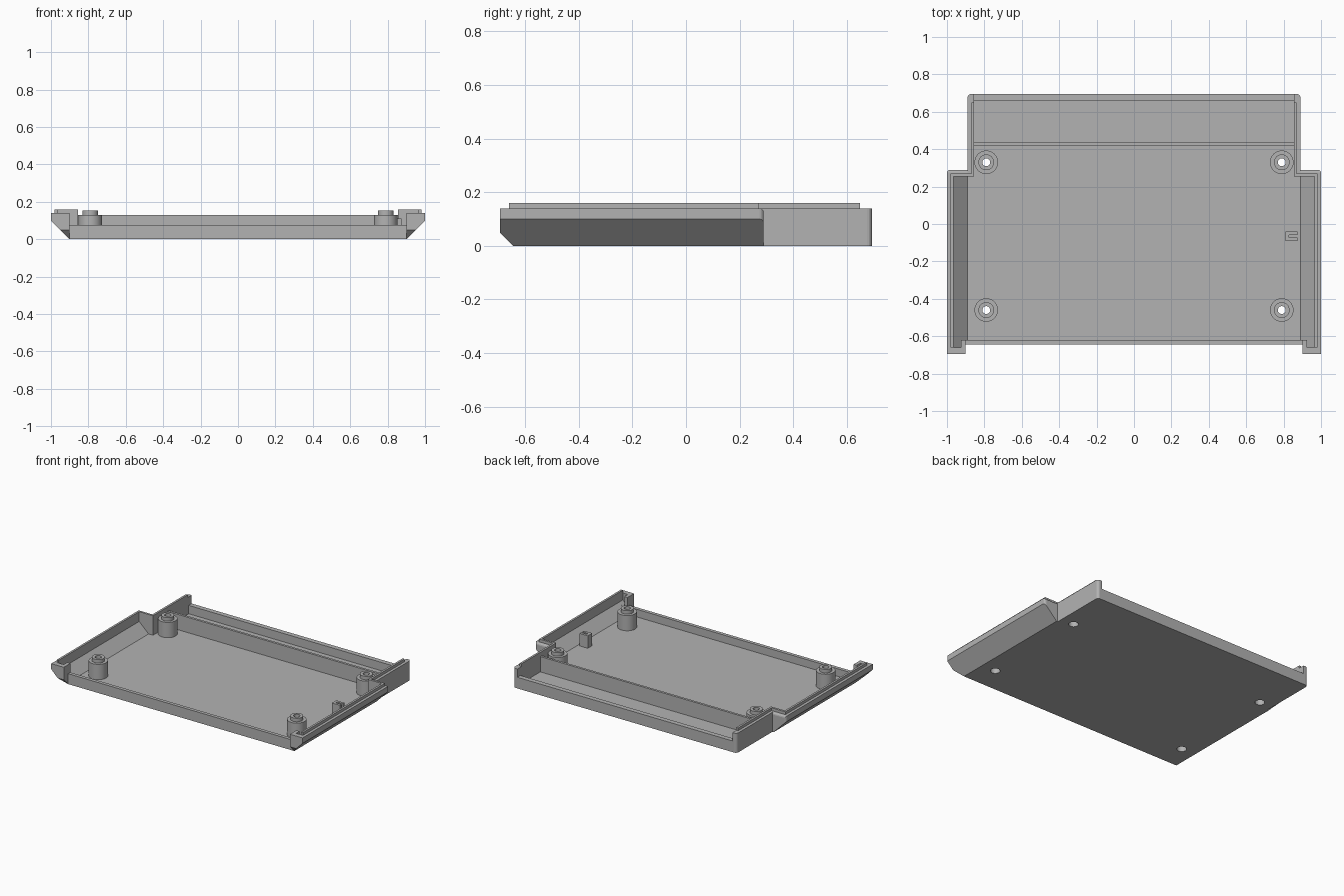
import bpy, bmesh, math
from mathutils import Vector

if "Cube" in bpy.data.objects:
    bpy.data.objects.remove(bpy.data.objects["Cube"])

grey = bpy.data.materials.new("plain grey")
grey.diffuse_color = (0.45, 0.45, 0.45, 1)
grey.use_nodes = True
grey.node_tree.nodes["Principled BSDF"].inputs["Base Color"].default_value = grey.diffuse_color


def make(name, bm):
    bmesh.ops.recalc_face_normals(bm, faces=bm.faces)
    me = bpy.data.meshes.new(name)
    bm.to_mesh(me)
    bm.free()
    me.materials.append(grey)
    ob = bpy.data.objects.new(name, me)
    bpy.context.collection.objects.link(ob)
    return ob


def prism(name, pts, lo, hi, axis="z"):
    """Extrude a profile along z (pts are x,y) or along y (pts are x,z)."""
    bm = bmesh.new()
    at = (lambda p, t: (p[0], p[1], t)) if axis == "z" else (lambda p, t: (p[0], t, p[1]))
    a = [bm.verts.new(at(p, lo)) for p in pts]
    b = [bm.verts.new(at(p, hi)) for p in pts]
    bm.faces.new(a)
    bm.faces.new(b[::-1])
    for i in range(len(pts)):
        j = (i + 1) % len(pts)
        bm.faces.new((a[i], a[j], b[j], b[i]))
    return make(name, bm)


def box(name, x0, x1, y0, y1, z0, z1):
    return prism(name, [(x0, y0), (x1, y0), (x1, y1), (x0, y1)], z0, z1)


def mirrored(half):
    return half + [(-x, y) for x, y in reversed(half)]


def apply_bool(ob, other, op="DIFFERENCE"):
    m = ob.modifiers.new("bool", "BOOLEAN")
    m.operation, m.object, m.solver = op, other, "EXACT"
    dg = bpy.context.evaluated_depsgraph_get()
    me = bpy.data.meshes.new_from_object(ob.evaluated_get(dg))
    ob.modifiers.clear()
    ob.data = me
    bpy.data.objects.remove(other)


# Main tray block with sloped sides and a chamfered front underside
tray = prism("tray", mirrored([(0.9, 0), (1, 0.1), (1, 0.14)]), -0.695, 0.29, "y")
bm = bmesh.new()
bm.from_mesh(tray.data)
cut = bmesh.ops.bisect_plane(bm, geom=bm.verts[:] + bm.edges[:] + bm.faces[:],
                             plane_co=(0, -0.645, 0), plane_no=(0, -1, -1), clear_outer=True)
bmesh.ops.holes_fill(bm, edges=[e for e in bm.edges if e.is_boundary])
corners = [e for e in bm.edges if all(abs(v.co.x) > 0.99 and v.co.y > 0.28 for v in e.verts)]
bmesh.ops.bevel(bm, geom=corners, offset=0.015, segments=3, affect="EDGES", profile=0.5)
bmesh.ops.recalc_face_normals(bm, faces=bm.faces)
bm.to_mesh(tray.data)
bm.free()

# Rear extension with rounded corners
arc = [(0.87 + 0.02 * math.cos(t * math.pi / 8), 0.675 + 0.02 * math.sin(t * math.pi / 8)) for t in range(5)]
apply_bool(tray, prism("rear", mirrored([(0.89, 0.2)] + arc), 0, 0.14), "UNION")

# Hollow out the main cavity, front ear pockets and rear bay
cavity = mirrored([(0.89, 0.02), (0.965, 0.09), (0.965, 0.3)])
apply_bool(tray, prism("cavity", cavity, -0.62, 0.255, "y"))
for s in (-1, 1):
    pocket = [(s * x, z) for x, z in [(0.925, 0.053), (0.965, 0.09), (0.965, 0.3), (0.925, 0.3)]]
    apply_bool(tray, prism("pocket", pocket, -0.66, -0.6, "y"))
apply_bool(tray, box("bay", -0.855, 0.855, 0.2, 0.66, 0.02, 0.3))
# Low front and back panel edges
apply_bool(tray, box("front_opening", -0.9, 0.9, -0.8, -0.645, -0.1, 0.3))
apply_bool(tray, box("front_lowering", -0.9, 0.9, -0.7, -0.6, 0.075, 0.3))
apply_bool(tray, box("back_lowering", -0.855, 0.855, 0.6, 0.8, 0.08, 0.3))

# Screw holes through the floor
posts = [(x, y) for x in (-0.79, 0.79) for y in (-0.46, 0.33)]
for x, y in posts:
    ring = [(x + 0.032 * math.cos(i * math.pi / 12), y + 0.032 * math.sin(i * math.pi / 12)) for i in range(24)]
    apply_bool(tray, prism("hole", ring, -0.1, 0.1))

# Screw posts, turned from a profile with a stepped top and counterbore
profile = [(0.032, 0.0), (0.032, 0.08), (0.021, 0.08), (0.021, 0.155), (0.042, 0.155),
           (0.042, 0.13), (0.063, 0.13), (0.063, 0.015), (0.032, 0.015)]
for n, (x, y) in enumerate(posts):
    bm = bmesh.new()
    vs = [bm.verts.new((r, 0, z)) for r, z in profile[1:]]
    es = [bm.edges.new((vs[i], vs[(i + 1) % len(vs)])) for i in range(len(vs))]
    bmesh.ops.spin(bm, geom=vs + es, cent=(0, 0, 0), axis=(0, 0, 1), angle=2 * math.pi, steps=32)
    bmesh.ops.remove_doubles(bm, verts=bm.verts, dist=0.0001)
    post = make("screw_post_%d" % (n + 1), bm)
    post.location = (x, y, 0)
    bpy.context.view_layer.objects.active = post
    post.select_set(True)
    bpy.ops.object.shade_smooth_by_angle(angle=math.radians(35))
    post.select_set(False)

# Divider in front of the rear bay
box("divider", -0.855, 0.855, 0.418, 0.435, 0.019, 0.13)

# Raised locating lips along the side walls
lip = [(0.965, -0.66), (0.98, -0.66), (0.98, 0.27), (0.87, 0.27), (0.87, 0.65),
       (0.855, 0.65), (0.855, 0.255), (0.965, 0.255)]
for s, side in ((-1, "left"), (1, "right")):
    prism("lip_" + side, [(s * x, y) for x, y in lip], 0.139, 0.16)

# Small slotted bracket on the floor
bracket = [(0.81, -0.09), (0.875, -0.09), (0.875, -0.072), (0.83, -0.072),
           (0.83, -0.058), (0.875, -0.058), (0.875, -0.04), (0.81, -0.04)]
prism("bracket", bracket, 0.019, 0.11)
